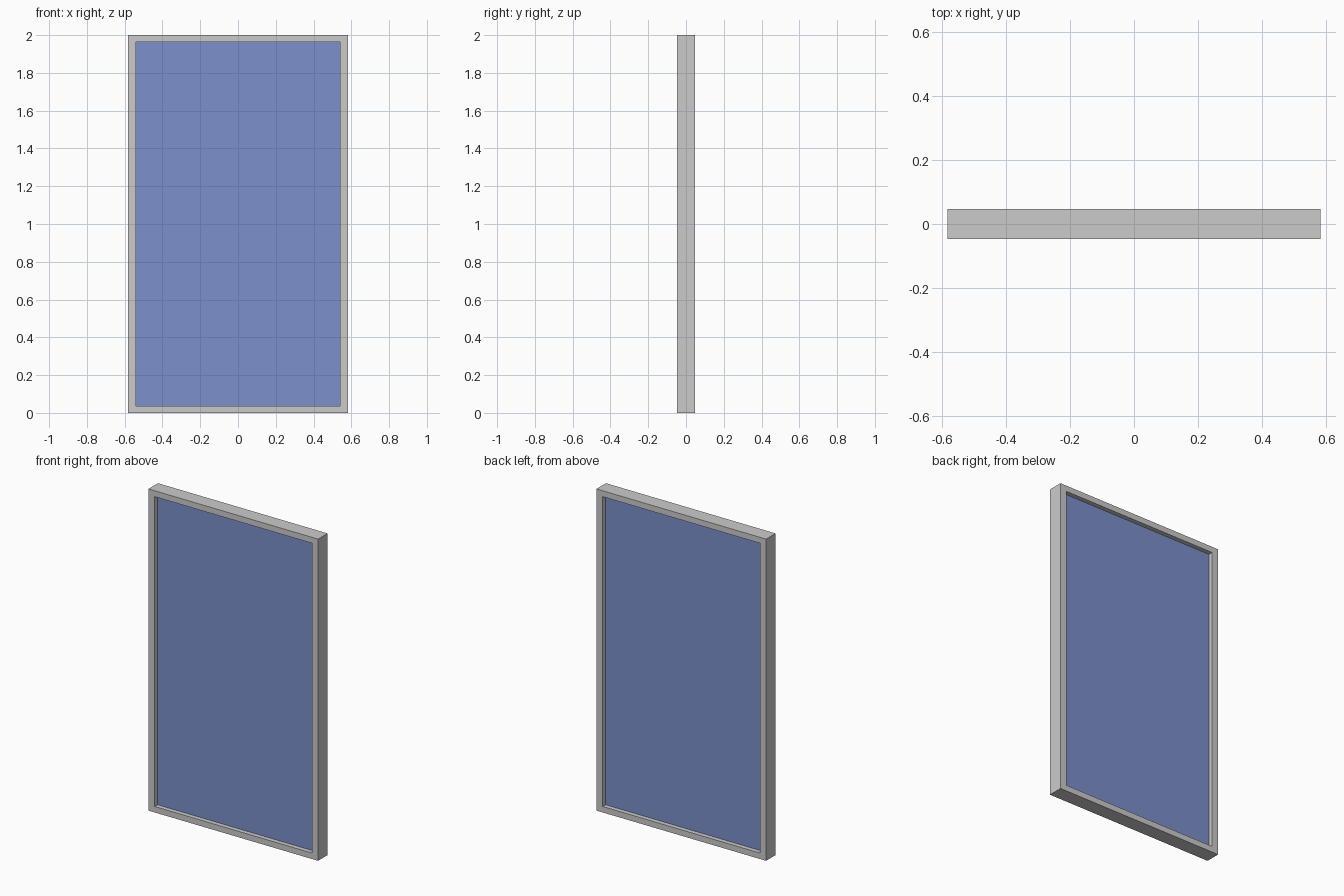
import bpy, bmesh

if "Cube" in bpy.data.objects:
    bpy.data.objects.remove(bpy.data.objects["Cube"])

W, H, D = 1.167, 2.0, 0.093      # outer frame size
SIDE, RAIL = 0.043, 0.037        # frame widths: stiles, rails
GLASS_T = 0.036                  # pane thickness


def rect(w, z0, z1):
    return [(-w / 2, z0), (w / 2, z0), (w / 2, z1), (-w / 2, z1)]


def make_object(name, bm):
    bmesh.ops.recalc_face_normals(bm, faces=bm.faces)
    mesh = bpy.data.meshes.new(name)
    bm.to_mesh(mesh)
    bm.free()
    obj = bpy.data.objects.new(name, mesh)
    bpy.context.collection.objects.link(obj)
    return obj


# Frame: one closed rectangular ring with an open middle
bm = bmesh.new()
loops = [[bm.verts.new((x, y, z)) for x, z in outline]
         for outline, y in ((rect(W, 0, H), -D / 2),
                            (rect(W, 0, H), D / 2),
                            (rect(W - 2 * SIDE, RAIL, H - RAIL), D / 2),
                            (rect(W - 2 * SIDE, RAIL, H - RAIL), -D / 2))]
for a, b in zip(loops, loops[1:] + loops[:1]):
    for i in range(4):
        j = (i + 1) % 4
        bm.faces.new((a[i], a[j], b[j], b[i]))
make_object("window_frame", bm)

# Glass pane: thin slab recessed equally on both sides
bm = bmesh.new()
bmesh.ops.create_cube(bm, size=1)
bmesh.ops.scale(bm, vec=(W - 2 * SIDE, GLASS_T, H - 2 * RAIL), verts=bm.verts)
bmesh.ops.translate(bm, vec=(0, 0, H / 2), verts=bm.verts)
pane = make_object("glass_pane", bm)
glass = bpy.data.materials.new("blue_glass")
glass.diffuse_color = (0.2, 0.28, 0.6, 1)
glass.use_nodes = True
glass.node_tree.nodes["Principled BSDF"].inputs["Base Color"].default_value = glass.diffuse_color
pane.data.materials.append(glass)
